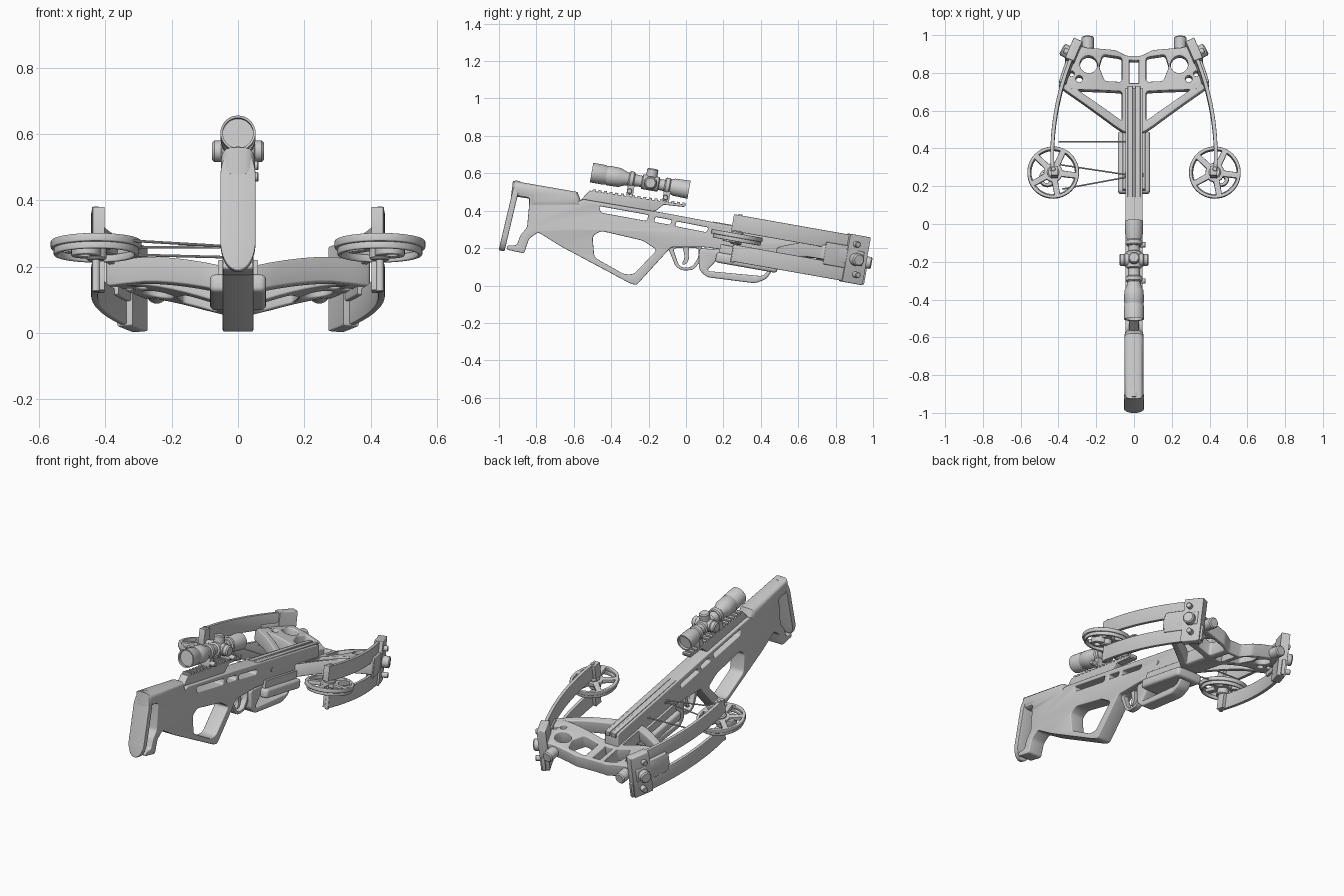
import bpy, bmesh, math
from mathutils import Matrix, Vector
from mathutils.geometry import interpolate_bezier

cube = bpy.data.objects.get("Cube")
if cube:
    bpy.data.objects.remove(cube)

grey = bpy.data.materials.new("matte grey")
grey.use_nodes = True
grey.diffuse_color = (0.6, 0.6, 0.6, 1)
grey.node_tree.nodes["Principled BSDF"].inputs["Base Color"].default_value = (0.6, 0.6, 0.6, 1)

ANGLE = math.radians(10)
TILT = Matrix.Rotation(-ANGLE, 4, 'X')          # the weapon points slightly down
SIDE = Matrix(((0, 0, 1, 0), (1, 0, 0, 0), (0, 1, 0, 0), (0, 0, 0, 1)))


def along(y, t):
    """Distance along the tilted axis for a level y at height t."""
    return (y - t * math.sin(ANGLE)) / math.cos(ANGLE)


def finish(name, bm, matrix):
    bmesh.ops.remove_doubles(bm, verts=bm.verts, dist=0.0002)
    bmesh.ops.recalc_face_normals(bm, faces=bm.faces)
    me = bpy.data.meshes.new(name)
    bm.to_mesh(me)
    bm.free()
    me.transform(matrix)
    me.materials.clear()
    me.materials.append(grey)
    ob = bpy.data.objects.new(name, me)
    bpy.context.collection.objects.link(ob)
    bpy.ops.object.select_all(action='DESELECT')
    ob.select_set(True)
    bpy.context.view_layer.objects.active = ob
    bpy.ops.object.shade_smooth_by_angle(angle=math.radians(35))


def rounded(pts, r):
    out = []
    pts = [Vector(p) for p in pts]
    for i, p in enumerate(pts):
        ends = []
        for q in (pts[i - 1], pts[(i + 1) % len(pts)]):
            d = q - p
            ends.append(p + d.normalized() * min(r, d.length * 0.45))
        for k in range(5):
            f = k / 4
            out.append(ends[0] * (1 - f) ** 2 + p * 2 * f * (1 - f) + ends[1] * f * f)
    return out


def circle(x, y, r, n=32):
    return [(x + r * math.cos(k * math.tau / n), y + r * math.sin(k * math.tau / n)) for k in range(n)]


def sag(bm):
    """Lower the middle of a wide part in a smooth dip."""
    for k in range(-7, 8):
        bmesh.ops.bisect_plane(bm, geom=bm.verts[:] + bm.edges[:] + bm.faces[:],
                               plane_co=(k * .04, 0, 0), plane_no=(1, 0, 0))
    for v in bm.verts:
        f = min(1, max(0, (abs(v.co.x) - .04) / .26))
        v.co.z -= .06 * (1 - f) ** 1.5


def plate(name, loops, half, matrix=SIDE, bevel=0.004, shape=None):
    """Filled outline (later loops are holes), thickened both ways."""
    cu = bpy.data.curves.new(name, 'CURVE')
    cu.dimensions, cu.fill_mode = '2D', 'BOTH'
    cu.extrude, cu.bevel_depth, cu.offset, cu.bevel_resolution = half - bevel, bevel, -bevel, 2
    for loop in loops:
        sp = cu.splines.new('POLY')
        sp.points.add(len(loop) - 1)
        for pt, p in zip(sp.points, loop):
            pt.co = (p[0], p[1], 0, 1)
        sp.use_cyclic_u = True
    tmp = bpy.data.objects.new(name + "_outline", cu)
    bpy.context.collection.objects.link(tmp)
    dg = bpy.context.evaluated_depsgraph_get()
    me = bpy.data.meshes.new_from_object(tmp.evaluated_get(dg))
    bm = bmesh.new()
    bm.from_mesh(me)
    bpy.data.objects.remove(tmp)
    bpy.data.meshes.remove(me)
    if shape:
        shape(bm)
    finish(name, bm, matrix)


def slab(name, loops, low, high, bevel=0.004, shape=None):
    """Plan outline in level x, y, thickened between two tilted heights."""
    mid = (low + high) / 2
    loops = [[(p[0], along(p[1], mid)) for p in l] for l in loops]
    plate(name, loops, (high - low) / 2, TILT @ Matrix.Translation((0, 0, mid)), bevel, shape)


def box(name, x, y, low, high):
    slab(name, [[(x[0], y[0]), (x[1], y[0]), (x[1], y[1]), (x[0], y[1])]], low, high, 0.003)


def lathe(name, profile, origin=(0, 0, 0), axis=(0, 1, 0), n=32):
    """Turned part: (distance, radius) pairs around an axis in the tilted frame."""
    bm = bmesh.new()
    vs = [bm.verts.new((r, 0, d)) for d, r in profile]
    edges = [bm.edges.new(e) for e in zip(vs, vs[1:])]
    bmesh.ops.spin(bm, geom=vs + edges, cent=(0, 0, 0), axis=(0, 0, 1), angle=math.tau, steps=n)
    turn = Vector(axis).to_track_quat('Z', 'Y').to_matrix().to_4x4()
    finish(name, bm, TILT @ Matrix.Translation(origin) @ turn)


def rod(name, a, b, r, n=24):
    a, b = Vector(a), Vector(b)
    d = (b - a).length
    e = min(r * 0.2, d * 0.2)
    lathe(name, [(0, 0), (0, r - e), (e, r), (d - e, r), (d, r - e), (d, 0)], a, b - a, n)


# Stock, grip and barrel body
stock = [(-.92, .50), (-.6, .44), (-.55, .462), (-.1, .385), (.14, .34), (.72, .235), (.72, .12),
         (.1, .205), (-.08, .205), (-.265, .002), (-.30, .012), (-.67, .21), (-.79, .285), (-.84, .25),
         (-.865, .172), (-.96, .192), (-.955, .215), (-.905, .215), (-.885, .27), (-.85, .31),
         (-.835, .47), (-.925, .485)]
thumbhole = [(-.5, .265), (-.455, .292), (-.23, .24), (-.155, .19), (-.28, .06), (-.33, .06), (-.49, .15)]
slots = [[(-.465, .425), (-.2, .377), (-.21, .345), (-.455, .39)],
         [(-.165, .367), (-.075, .35), (-.085, .325), (-.17, .34)],
         [(-.05, .343), (.12, .31), (.11, .285), (-.06, .318)]]
plate("stock", [rounded(stock, .014), rounded(thumbhole, .02)] + [rounded(s, .01) for s in slots],
      .046, bevel=.005)
# Round-topped cheek rest
plate("cheek_rest", [[(-.925, .56), (-.58, .50), (-.55, .42), (-.84, .42), (-.84, .465), (-.935, .48)]],
      .051, bevel=.03)

# Butt pad, a rounded plate leaning on the rear of the stock
pad = Matrix(((1, 0, 0, 0), (0, .23, -.973, -.942), (0, .973, .23, .373), (0, 0, 0, 1)))
pad_outline = [(x * .053, math.copysign(.1, y) + y * .092) for x, y in circle(0, 0, 1, 48)]
plate("butt_pad", [pad_outline], .016, pad, .004)

# Scope mount with cross teeth
plate("scope_mount", [[(-.57, .45), (-.515, .508), (0, .432), (-.01, .42), (-.12, .432), (-.16, .40),
                       (-.21, .38)]], .026)
for k in range(17):
    y = -.5 + k * .03
    plate("mount_tooth", [[(y, .50 - .148 * (y + .515)), (y + .016, .498 - .148 * (y + .515)),
                           (y + .018, .515 - .148 * (y + .515)), (y + .002, .517 - .148 * (y + .515))]], .026,
          bevel=.001)

# Scope
H = .507
lathe("scope_tube", [(-.585, 0), (-.585, .046), (-.6, .046), (-.602, .053), (-.53, .053), (-.525, .050),
                     (-.515, .050), (-.51, .053), (-.45, .051), (-.41, .035), (-.33, .03), (-.325, .04),
                     (-.24, .04), (-.235, .03), (-.195, .03), (-.155, .046), (-.073, .049), (-.073, .041),
                     (-.088, .041), (-.088, 0)], (0, 0, H))
rod("windage_turrets", (-.078, -.282, H), (.078, -.282, H), .032)
rod("turret_neck", (-.055, -.282, H), (.055, -.282, H), .036)
rod("elevation_turret", (0, -.282, H), (0, -.282, .585), .03)
for s in (-.385, -.19):
    rod("scope_ring", (0, s - .016, H), (0, s + .016, H), .044)
    box("ring_foot", (-.03, .03), (s * .985 + .065, s * .985 + .1), .425, .48)
    rod("ring_clamp_screw", (-.03, s, .445), (.062, s, .445), .014)

# Flight rail with a groove, and the flared fore-end
for s in (1, -1):
    box("flight_rail", sorted((s * .006, s * .034)), (.14, .73), .335, .362)
slab("fore_end_wing", [rounded([(-.085, .16), (.085, .16), (.085, .49), (-.085, .49)], .02)], .15, .205, .015)
box("fore_end_neck", (-.06, .06), (.18, .48), .19, .25)
foregrip = [(.07, .2), (.07, .085), (.11, .045), (.37, .012), (.43, .035), (.495, .13), (.48, .17)]
plate("foregrip", [rounded(foregrip, .02), rounded([(.17, .142), (.46, .1), (.41, .05), (.11, .078)], .02)],
      .04, bevel=.008)

# Trigger and guard
guard = [(-.1, .21), (-.055, .1), (-.02, .08), (.04, .083), (.085, .14), (.09, .21)]
guard_hole = [(-.07, .2), (-.04, .11), (-.015, .095), (.03, .098), (.065, .145), (.07, .2)]
plate("trigger_guard", [rounded(guard, .02), rounded(guard_hole, .02)], .018, bevel=.003)
plate("trigger", [rounded([(-.02, .21), (-.005, .15), (-.025, .11), (.005, .115), (.018, .15), (.015, .21)], .02)],
      .01, bevel=.002)


def flip(loop):
    return [(-p[0], p[1]) for p in reversed(loop)]


# Riser: a pierced frame, mirrored about the centre and dipped in the middle
half = [(.05, .49), (.1, .52), (.36, .70), (.40, .73), (.335, .95), (.25, .928), (.1, .922), (.04, .895)]
holes = [rounded([(.065, .705), (.30, .705), (.065, .55)], .012),
         rounded([(.065, .755), (.065, .885), (.165, .895), (.185, .83), (.155, .755)], .015),
         circle(.24, .84, .046), circle(.29, .762, .018, 16), circle(.33, .79, .014, 16)]
frame = [rounded(half + flip(half), .012)] + holes + [flip(h) for h in holes]
frame.append([(-.025, .75), (.025, .75), (.025, .87), (-.025, .87)])
slab("riser", frame, .265, .342, .006, sag)


def strip(pts, w):
    """Ribbon outline of a given width around a path."""
    left, right = [], []
    for i, p in enumerate(pts):
        d = (pts[min(i + 1, len(pts) - 1)] - pts[max(i - 1, 0)]).normalized() * w / 2
        left.append((p.x - d.y, p.y + d.x))
        right.append((p.x + d.y, p.y - d.x))
    return left + right[::-1]


for s, side in ((1, "left"), (-1, "right")):
    # Split limbs with thicker tips, and the pocket holding them
    path = interpolate_bezier(*[Vector((s * x, y)) for x, y in
                                ((.428, .25), (.45, .5), (.395, .75), (.295, .955))], 25)
    path = [Vector((p[0], p[1])) for p in path]
    for level, low in (("upper", .33), ("lower", .17)):
        slab(side + "_" + level + "_limb", [strip(path, .02)], low, low + .09, .003)
        box(side + "_" + level + "_limb_tip", sorted((s * .402, s * .44)), (.25, .30), low, low + .09)
    slab(side + "_limb_pocket", [strip(path[20:], .05)], .165, .425, .006)
    slab(side + "_pocket_bridge", [strip(path[16:22], .04)], .24, .36, .006)
    # Pocket bolts on the outer face
    out = Vector((s * .88, .47, 0))
    for t, r in ((.215, .016), (.295, .034), (.375, .016)):
        base = Vector((s * .332, along(.9, t), t))
        rod(side + "_pocket_bolt", base, base + out * (.035 + r * .6), r)
    # Front damper
    rod(side + "_damper", (s * .245, .86, .29), (s * .245, .957, .29), .032)
    # Wheel with five windows, groove ring, hub and axle
    cx, cy = s * .428, .272
    windows = []
    for k in range(5):
        a = k * math.tau / 5
        arc = [a + j * .2 for j in range(6)]
        windows.append([(cx + .12 * math.cos(v), cy + .12 * math.sin(v)) for v in arc] +
                       [(cx + .05 * math.cos(v), cy + .05 * math.sin(v)) for v in reversed(arc[1:-1])])
    slab(side + "_wheel", [circle(cx, cy, .137, 48)] + windows, .298, .322)
    slab(side + "_groove_ring", [circle(cx, cy, .128, 48), circle(cx, cy, .115, 48)], .278, .3)
    slab(side + "_lobe", [circle(cx + s * .03, cy - .03, .045), circle(cx + s * .035, cy - .04, .018)], .27, .31)
    sy = along(cy, .31)
    rod(side + "_hub", (cx, sy, .262), (cx, sy, .335), .032)
    rod(side + "_axle", (cx, sy, .165), (cx, sy, .425), .012)

# Cables run from the right wheel to the rail
for a, b in (((-.40, .435), (0, .435)), ((-.40, .315), (0, .255)), ((-.38, .185), (0, .255))):
    rod("cable", (a[0], along(a[1], .31), .31), (b[0], along(b[1], .3), .30), .004, 8)
rod("cable_slide", (-.05, along(.26, .3), .3), (.05, along(.26, .3), .3), .012, 12)
